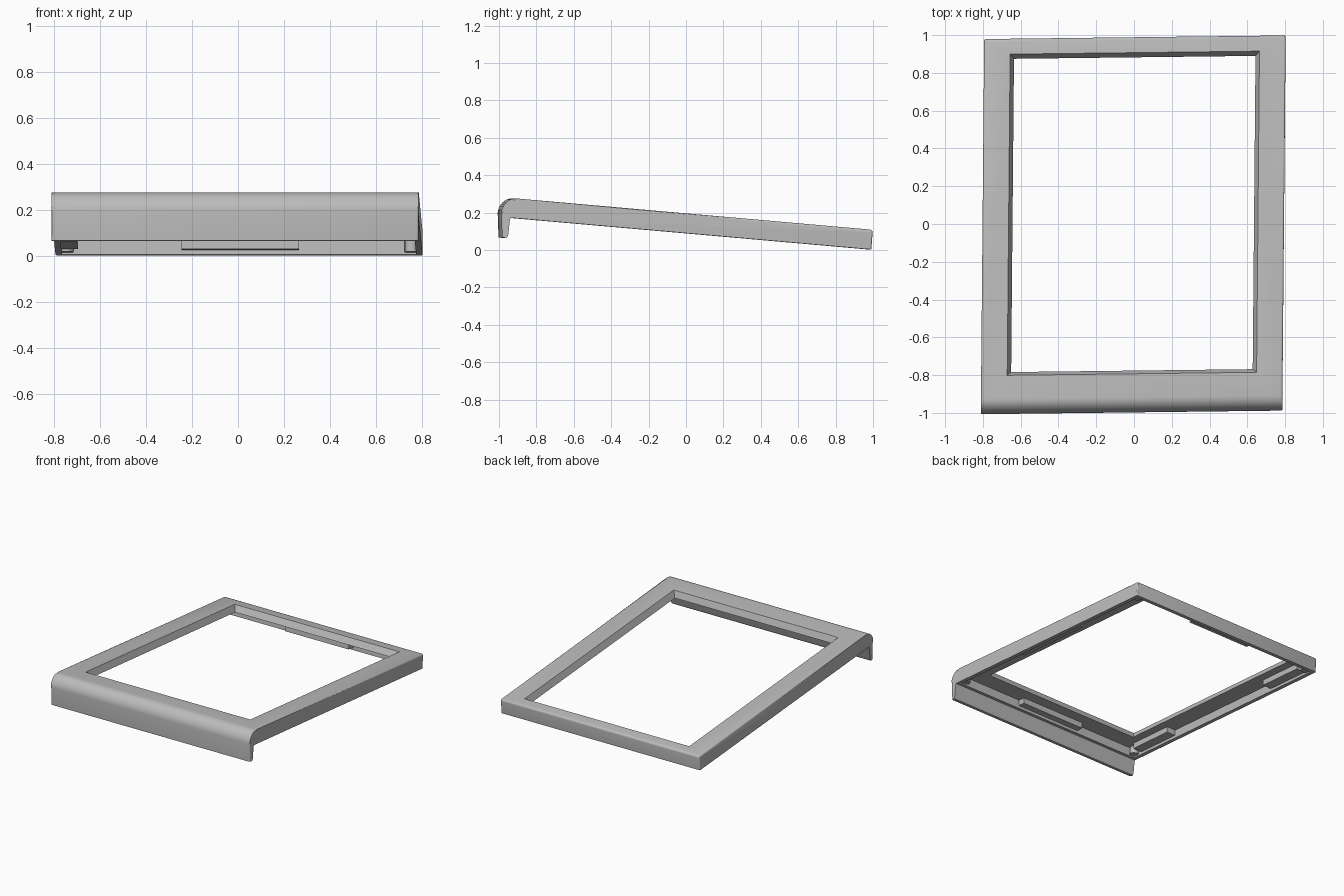
import bpy, bmesh, math
from mathutils import Matrix

cube = bpy.data.objects.get("Cube")
if cube:
    bpy.data.objects.remove(cube, do_unlink=True)

# One plain grey plastic
grey = bpy.data.materials.new("grey plastic")
grey.use_nodes = True
COLOUR = (0.5, 0.5, 0.5, 1)
grey.diffuse_color = COLOUR
grey.node_tree.nodes["Principled BSDF"].inputs["Base Color"].default_value = COLOUR

# Everything is built flat (top face at height 0), then leaned into place
LEAN = Matrix(((1, 0.009, 0, -0.004),
               (0.012, 1, 0.088, 0),
               (0, -0.088, 1, 0.195),
               (0, 0, 0, 1)))
HALF = 0.798      # half width of the frame
RIM = -0.105      # lower edge of the walls
PLATE = -0.045    # underside of the top plate


def finish(name, bm):
    bmesh.ops.recalc_face_normals(bm, faces=bm.faces)
    mesh = bpy.data.meshes.new(name)
    bm.to_mesh(mesh)
    bm.free()
    mesh.materials.append(grey)
    obj = bpy.data.objects.new(name, mesh)
    bpy.context.collection.objects.link(obj)
    return obj


def block(name, x, y, z, flare=0.0):
    """Box between x, y and z ranges; flare widens its top outline."""
    bm = bmesh.new()
    rings = []
    for height, grow in ((z[0], 0), (z[1], flare)):
        x0, x1, y0, y1 = x[0] - grow, x[1] + grow, y[0] - grow, y[1] + grow
        rings.append([bm.verts.new((a, b, height))
                      for a, b in ((x0, y0), (x1, y0), (x1, y1), (x0, y1))])
    low, high = rings
    bm.faces.new(low)
    bm.faces.new(high)
    for i in range(4):
        j = (i + 1) % 4
        bm.faces.new((low[i], low[j], high[j], high[i]))
    return finish(name, bm)


def arc(cy, cz, ry, rz, start, end, steps):
    return [(cy + ry * math.cos(math.radians(start + (end - start) * i / steps)),
             cz + rz * math.sin(math.radians(start + (end - start) * i / steps)))
            for i in range(steps + 1)]


# Side profile: front lip, rounded front edge, flat top, back wall
outer = ([(-0.974, -0.214)]
         + arc(-0.915, -0.085, 0.075, 0.085, 180, 90, 10)
         + arc(0.975, -0.015, 0.015, 0.015, 90, 0, 4)
         + [(0.99, RIM)])
inner = [(-0.936, RIM), (-0.941, -0.115), (-0.943, -0.2), (-0.95, -0.214)]
bm = bmesh.new()
sides = [[bm.verts.new((x, y, z)) for y, z in outer + inner] for x in (-HALF, HALF)]
count = len(sides[0])
for side in sides:
    bm.faces.new(side)
for i in range(count):
    j = (i + 1) % count
    bm.faces.new((sides[0][i], sides[0][j], sides[1][j], sides[1][i]))
# Soften the outer contour along both sides
rounded = [bm.edges.get((s[i], s[i + 1])) for s in sides for i in range(len(outer) - 1)]
bmesh.ops.bevel(bm, geom=rounded, offset=0.01, segments=3, profile=0.5, affect='EDGES')
frame = finish("bezel_frame", bm)

# Hollow underside and the window with sloping edges
cutters = [
    block("cavity_cutter", (-0.77, 0.77), (-0.912, 0.96), (-0.4, PLATE)),
    block("window_cutter", (-0.637, 0.637), (-0.77, 0.884), (PLATE - 0.005, 0.005), 0.0255),
]
bpy.context.view_layer.objects.active = frame
for cutter in cutters:
    cutter.hide_render = True
    cut = frame.modifiers.new(cutter.name, 'BOOLEAN')
    cut.operation = 'DIFFERENCE'
    cut.solver = 'EXACT'
    cut.object = cutter
    bpy.ops.object.modifier_apply(modifier=cut.name)
    bpy.data.objects.remove(cutter, do_unlink=True)
parts = [frame]

# Clip blocks along the inside of the walls
DEPTH = (-0.085, PLATE + 0.005)
parts += [
    block("front_clip", (-0.26, 0.26), (-0.92, -0.86), DEPTH),
    block("back_clip", (-0.25, 0.26), (0.905, 0.965), DEPTH),
    block("right_clip", (0.72, 0.775), (-0.3, 0.32), DEPTH),
    block("left_front_clip", (-0.775, -0.7), (-0.84, -0.48), DEPTH),
    block("left_back_clip", (-0.775, -0.7), (0.54, 0.9), DEPTH),
]

# Small posts in the inside corners
for x, x_name in ((-0.75, "left"), (0.75, "right")):
    for y, y_name in ((-0.89, "front"), (0.938, "back")):
        bm = bmesh.new()
        bmesh.ops.create_cone(bm, cap_ends=True, segments=16, radius1=0.03, radius2=0.03,
                              depth=0.055, matrix=Matrix.Translation((x, y, -0.068)))
        parts.append(finish(f"{x_name}_{y_name}_post", bm))

# Lean all parts into place and shade them
bpy.ops.object.select_all(action='DESELECT')
for part in parts:
    part.data.transform(LEAN)
    part.select_set(True)
bpy.context.view_layer.objects.active = frame
bpy.ops.object.shade_smooth_by_angle(angle=math.radians(30))
